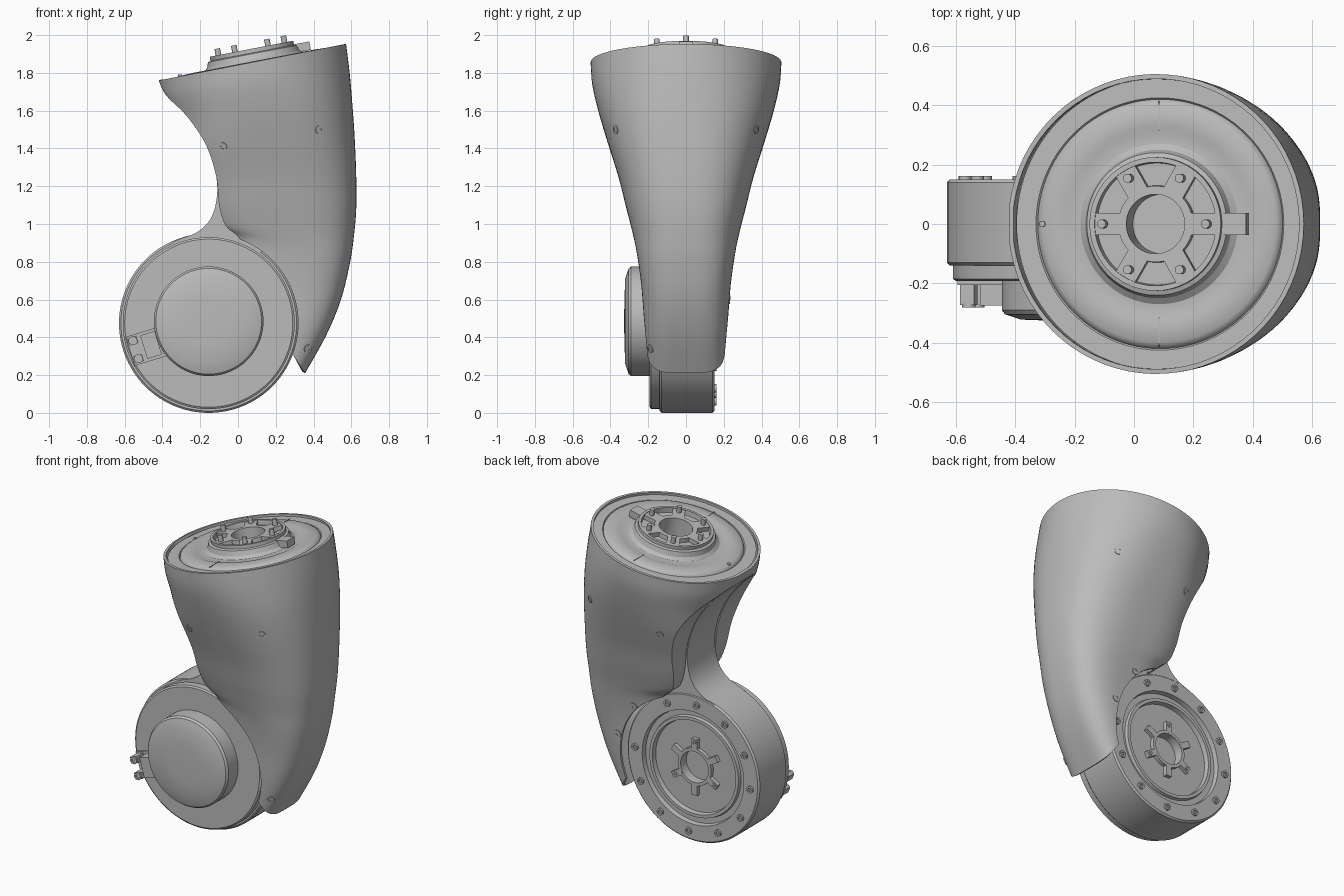
import bpy, bmesh, math
from mathutils import Matrix, Vector
from mathutils.bvhtree import BVHTree

if "Cube" in bpy.data.objects:
    bpy.data.objects.remove(bpy.data.objects["Cube"])

grey = bpy.data.materials.new("cast_grey")
grey.diffuse_color = (0.5, 0.5, 0.5, 1)
grey.use_nodes = True
grey.node_tree.nodes["Principled BSDF"].inputs["Base Color"].default_value = grey.diffuse_color
T, RX = Matrix.Translation, Matrix.Rotation(math.pi / 2, 4, 'X')
FLIP = Matrix.Rotation(math.pi, 4, 'X')
TAU = math.tau


def finish(name, bm, mat=None):
    if mat:
        bm.transform(mat)
    bmesh.ops.recalc_face_normals(bm, faces=bm.faces)
    me = bpy.data.meshes.new(name)
    bm.to_mesh(me)
    bm.free()
    me.materials.append(grey)
    ob = bpy.data.objects.new(name, me)
    bpy.context.collection.objects.link(ob)
    return smooth(ob)


def smooth(ob):
    bpy.ops.object.select_all(action='DESELECT')
    ob.select_set(True)
    bpy.context.view_layer.objects.active = ob
    bpy.ops.object.shade_smooth_by_angle(angle=math.radians(32))
    return ob


def lathe(name, profile, mat, n=72):
    """Spin (radius, height) points about local z."""
    bm = bmesh.new()
    vs = [bm.verts.new((r, 0, h)) for r, h in profile]
    es = [bm.edges.new(p) for p in zip(vs, vs[1:])]
    bmesh.ops.spin(bm, geom=vs + es, cent=(0, 0, 0), axis=(0, 0, 1),
                   angle=TAU, steps=n, use_duplicate=False)
    bmesh.ops.remove_doubles(bm, verts=bm.verts, dist=1e-5)
    return finish(name, bm, mat)


def rod(name, r, h0, h1, mat, n=16):
    return lathe(name, [(0, h0), (r, h0), (r, h1), (0, h1)], mat, n)


def screw(name, r, h, mat):
    """Cap screw with a hollow socket."""
    return lathe(name, [(0, -.01), (r, -.01), (r, h), (r * .5, h), (r * .5, h * .3), (0, h * .3)], mat, 12)


def box(name, size, mat):
    bm = bmesh.new()
    bmesh.ops.create_cube(bm, size=1, matrix=Matrix.Diagonal((*size, 1)))
    return finish(name, bm, mat)


def prism(name, pts, y0, y1):
    """Extrude an (x, z) outline along y."""
    bm = bmesh.new()
    f = bm.faces.new([bm.verts.new((x, y0, z)) for x, z in pts])
    ext = bmesh.ops.extrude_face_region(bm, geom=[f])['geom']
    bmesh.ops.translate(bm, vec=(0, y1 - y0, 0), verts=[g for g in ext if isinstance(g, bmesh.types.BMVert)])
    return finish(name, bm)


def spline(pts, steps):
    """Catmull-Rom through tuples of any length."""
    out, P = [], [pts[0]] + pts + [pts[-1]]
    for i in range(1, len(P) - 2):
        for k in range(steps):
            t = k / steps
            out.append([.5 * (2 * b + (c - a) * t + (2 * a - 5 * b + 4 * c - d) * t * t
                              + (3 * b - a - 3 * c + d) * t ** 3)
                        for a, b, c, d in zip(*P[i - 1:i + 3])])
    return out + [list(pts[-1])]


# ---- outer sleeve: inner x,z / outer x,z / half width / squareness / depth sliced off the inner side
stations = [
    (-.42, 1.76, .572, 1.953, .505, 2, .004), (-.38, 1.68, .59, 1.81, .497, 2.1, .025),
    (-.27, 1.57, .605, 1.64, .465, 2.3, .09), (-.17, 1.42, .618, 1.45, .415, 2.5, .16),
    (-.115, 1.25, .626, 1.25, .358, 2.65, .16), (-.10, 1.10, .626, 1.08, .318, 2.75, .13),
    (-.065, .99, .613, .93, .285, 2.85, .11), (.01, .92, .592, .79, .262, 3, .1),
    (.05, .78, .545, .60, .238, 3.2, .1), (.09, .63, .467, .41, .224, 3.5, .1),
    (.16, .51, .355, .21, .208, 3.8, .08)]
ARC, FLAT = 72, 12
bm = bmesh.new()
rings = []
for lx, lz, rx, rz, w, p, e in spline(stations, 5):
    length = math.hypot(rx - lx, rz - lz)
    a = (length + e) / 2                          # half length of the whole superellipse
    end = math.acos(-((length - a) / a) ** (p / 2))
    pts = []
    for k in range(ARC + 1):
        t = end * (2 * k / ARC - 1)
        c, s = math.cos(t), math.sin(t)
        pts.append(((math.copysign(abs(c) ** (2 / p), c) * a + length - a) / length,
                    math.copysign(abs(s) ** (2 / p), s) * w))
    y = pts[-1][1]
    pts += [(0, y * (1 - 2 * k / FLAT)) for k in range(1, FLAT)]
    rings.append([bm.verts.new((lx + (rx - lx) * u, v, lz + (rz - lz) * u)) for u, v in pts])
for a, b in zip(rings, rings[1:]):
    for k in range(len(a)):
        bm.faces.new((a[k], a[k - 1], b[k - 1], b[k]))
bmesh.ops.recalc_face_normals(bm, faces=bm.faces)
surface = BVHTree.FromBMesh(bm)
sleeve = finish("sleeve", bm)

DISC = T((-.155, 0, .475)) @ RX          # local z points to the front
cut_disc = rod("cutter_disc", .473, -.7, .7, DISC, 96)
cut_slot = box("cutter_slot", (.6, .31, 1.08), T((-.2, 0, 1.14)))
solid = sleeve.modifiers.new("wall", 'SOLIDIFY')
solid.thickness, solid.offset = .016, -1
for cutter in (cut_disc, cut_slot):
    m = sleeve.modifiers.new("cut", 'BOOLEAN')
    m.object, m.operation, m.solver = cutter, 'DIFFERENCE', 'EXACT'
dg = bpy.context.evaluated_depsgraph_get()
sleeve.data = bpy.data.meshes.new_from_object(sleeve.evaluated_get(dg))
sleeve.modifiers.clear()
for cutter in (cut_disc, cut_slot):
    bpy.data.objects.remove(cutter)
smooth(sleeve)

# sleeve screws, upper pairs on both sides and lower ones on one side each
for x, z, sides in ((.43, 1.5, (-1, 1)), (-.08, 1.41, (-1, 1)), (.37, .34, (-1,)),
                    (.2, .82, (1,)), (.33, .6, (1,))):
    for s in sides:
        hit, nor, _, _ = surface.ray_cast(Vector((x, s * 2, z)), Vector((0, -s, 0)))
        if hit:
            nor = nor if nor.y * s > 0 else -nor
            screw("sleeve_screw", .023, .004, T(hit) @ nor.to_track_quat('Z', 'Y').to_matrix().to_4x4())

# ---- inner neck joining the joint housing to the top
left = spline([(-.44, .84), (-.33, .91), (-.22, .955), (-.15, 1.02), (-.115, 1.12),
               (-.115, 1.25), (-.17, 1.42), (-.27, 1.57), (-.375, 1.675)], 4)
prism("neck", left + [(.3, 1.76), (.36, 1.0), (.12, .85)], -.14, .145)

# ---- joint housing with stepped back face
lathe("joint_housing", [
    (0, .14), (.465, .14), (.475, .13), (.475, -.14), (.465, -.15), (.365, -.15), (.36, -.12),
    (.325, -.12), (.32, -.14), (.3, -.14), (.295, -.11), (.1, -.11), (.1, -.075), (0, -.075)], DISC, 96)
lathe("front_ring", [(.455, .13), (.455, .185), (.445, .192), (0, .192)], DISC, 96)
lathe("motor_cap", [(.29, .18), (.29, .29), (.28, .304), (.225, .322), (.12, .326), (0, .328)],
      T((0, 0, .01)) @ DISC)

# back flange bolts (left out under the sleeve) and star hub
for k in range(12):
    ang = TAU * (k + .13) / 12
    if math.cos(ang) > .45 and math.sin(ang) > .3:
        continue
    spin = DISC @ Matrix.Rotation(ang, 4, 'Z')
    screw("flange_bolt", .022, .014, spin @ T((.415, 0, -.148)) @ FLIP)
for k in range(6):
    spin = DISC @ Matrix.Rotation(TAU * (k + .5) / 6, 4, 'Z')
    box("hub_lug", (.075, .04, .035), spin @ T((.145, 0, -.118)))
    if k % 2:
        screw("lug_screw", .013, .006, spin @ T((.16, 0, -.135)) @ FLIP)
lathe("hub_ring", [(.12, -.1), (.12, -.135), (.1, -.135), (.1, -.075)], DISC, 48)

# ---- cable connector on the front ring
CON = T((-.475, 0, .355)) @ Matrix.Rotation(math.radians(-17), 4, 'Y')
box("connector_base", (.2, .02, .16), CON @ T((.0, -.195, 0)))
box("connector_block", (.08, .08, .13), CON @ T((.015, -.235, 0)))
box("connector_bridge", (.07, .06, .05), CON @ T((.08, -.22, 0)))
for z in (-.05, .05):
    box("connector_ear", (.05, .085, .04), CON @ T((-.07, -.23, z)))
    screw("connector_screw", .024, .008, CON @ T((-.07, -.273, z)) @ RX)

# ---- tilted top cover and output hub
TOP = T((.085, 0, 1.857)) @ Matrix.Rotation(-math.atan2(.19, .99), 4, 'Y')
lathe("top_cover", [
    (.492, -.012), (.425, -.012), (.42, -.018), (.415, -.008), (.40, .002), (.33, .005), (.31, -.002),
    (.27, .0), (.25, .015), (.24, .045), (.225, .05), (.225, .072),
    (.208, .072), (.205, .04), (.13, .04), (.128, .068), (.1, .068), (.1, -.05), (0, -.05)], TOP, 96)
for k in range(6):
    spin = TOP @ Matrix.Rotation(TAU * k / 6, 4, 'Z')
    box("hub_spoke", (.095, .075, .03), spin @ T((.167, 0, .053)))
    rod("hub_pin", .015, .06, .107, spin @ T((.178, 0, 0)))
box("locating_tab", (.085, .075, .045), TOP @ T((.265, 0, .03)))
for a in (1, -1):
    box("cover_seam", (.004, .1, .004), TOP @ T((0, a * .365, .004)))
rod("cover_plug", .01, 0, .01, TOP @ T((-.4, 0, 0)))
